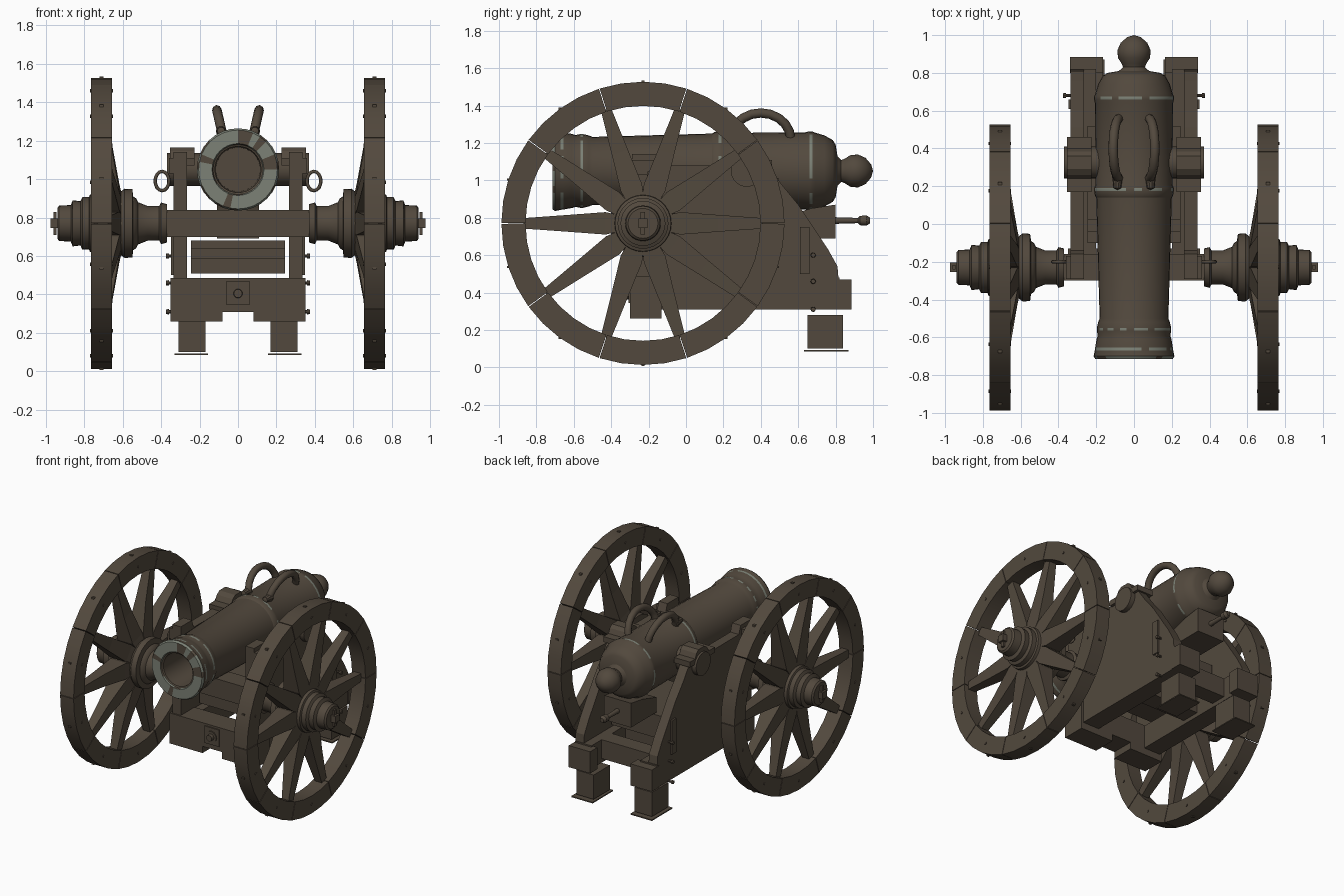
import bpy, bmesh, random
from math import sin, cos, pi, radians

random.seed(4)
if "Cube" in bpy.data.objects:
    bpy.data.objects.remove(bpy.data.objects["Cube"])


def material(name, rgb):
    m = bpy.data.materials.new(name)
    m.use_nodes = True
    m.diffuse_color = (*rgb, 1)
    m.node_tree.nodes["Principled BSDF"].inputs["Base Color"].default_value = (*rgb, 1)
    return m


BROWN = material("dark brown", (0.085, 0.066, 0.047))
PATINA = material("grey green patina", (0.2, 0.22, 0.18))


def loft(name, sections, smooth=False):
    """Skin a row of matching cross-sections and close both ends."""
    bm = bmesh.new()
    rings = [[bm.verts.new(p) for p in s] for s in sections]
    n = len(rings[0])
    for a, b in zip(rings, rings[1:]):
        for i in range(n):
            j = (i + 1) % n
            bm.faces.new((a[i], a[j], b[j], b[i]))
    bm.faces.new(rings[0])
    bm.faces.new(rings[-1])
    bmesh.ops.remove_doubles(bm, verts=bm.verts, dist=1e-5)
    bmesh.ops.recalc_face_normals(bm, faces=bm.faces)
    me = bpy.data.meshes.new(name)
    bm.to_mesh(me)
    bm.free()
    if smooth:
        me.shade_smooth()
        me.set_sharp_from_angle(angle=radians(32))
    me.materials.append(BROWN)
    ob = bpy.data.objects.new(name, me)
    bpy.context.collection.objects.link(ob)
    return ob


def prism(name, x0, x1, outline):
    return loft(name, [[(x, y, z) for y, z in outline] for x in (x0, x1)])


def box(name, x0, x1, y0, y1, z0, z1):
    return prism(name, x0, x1, [(y0, z0), (y1, z0), (y1, z1), (y0, z1)])


def lathe(name, axis, centre, profile, n=24, smooth=True):
    """Turn (position along axis, radius) pairs about the x or y axis."""
    u, v = centre
    secs = []
    for t, r in profile:
        ring = [(u + r * cos(2 * pi * i / n), v + r * sin(2 * pi * i / n)) for i in range(n)]
        secs.append([(t, a, b) if axis == "x" else (a, t, b) for a, b in ring])
    return loft(name, secs, smooth)


def tube(name, points, radius, cyclic=False):
    cu = bpy.data.curves.new(name, "CURVE")
    cu.dimensions = "3D"
    cu.bevel_depth = radius
    cu.bevel_resolution = 2
    cu.use_fill_caps = True
    sp = cu.splines.new("POLY")
    sp.points.add(len(points) - 1)
    for p, co in zip(sp.points, points):
        p.co = (*co, 1)
    sp.use_cyclic_u = cyclic
    sp.use_smooth = True
    cu.materials.append(BROWN)
    ob = bpy.data.objects.new(name, cu)
    bpy.context.collection.objects.link(ob)


# Barrel with bore, mouldings, breech and end knob
AXIS_Z = 1.05
barrel = lathe("barrel", "y", (0, AXIS_Z), [
    (-0.2, 0), (-0.2, 0.115), (-0.7, 0.12), (-0.705, 0.13), (-0.715, 0.135), (-0.715, 0.205),
    (-0.7, 0.214), (-0.67, 0.208), (-0.655, 0.206), (-0.61, 0.198), (-0.59, 0.192),
    (-0.565, 0.197), (-0.55, 0.197), (-0.52, 0.19), (-0.5, 0.182), (0.14, 0.2), (0.15, 0.207),
    (0.175, 0.211), (0.19, 0.211), (0.21, 0.203), (0.64, 0.207), (0.66, 0.212), (0.675, 0.212),
    (0.69, 0.205), (0.74, 0.19), (0.785, 0.165), (0.8, 0.14), (0.81, 0.08), (0.83, 0.058),
    (0.85, 0.066), (0.88, 0.085), (0.92, 0.088), (0.96, 0.07), (0.99, 0.035), (1.0, 0)], 32)
barrel.data.materials.append(PATINA)
# Worn paint along the raised bands and the bore edge
for f in barrel.data.polygons:
    y = f.center.y
    band = any(abs(y - b) < 0.006 for b in (-0.662, -0.557, 0.183, 0.667, -0.71))
    if band and random.random() < 0.75:
        f.material_index = 1

# Elevating wedge with handle
prism("elevating_wedge", -0.11, 0.11, [(0.5, 0.69), (0.8, 0.69), (0.8, 0.87), (0.67, 0.85), (0.5, 0.8)])
lathe("wedge_handle", "y", (0, 0.785), [
    (0.79, 0), (0.79, 0.018), (0.92, 0.014), (0.93, 0.025), (0.965, 0.027), (0.985, 0.015), (0.985, 0)], 12)

# Axle and cross timbers
box("axle_beam", -0.37, 0.37, -0.3, -0.16, 0.7, 0.84)
box("front_cross_beam", -0.35, 0.35, -0.3, -0.13, 0.31, 0.485)
box("middle_cross_beam", -0.25, 0.25, 0.28, 0.42, 0.34, 0.48)
box("rear_cross_beam", -0.25, 0.25, 0.58, 0.7, 0.34, 0.48)
for i, (y0, z0, z1) in enumerate([(-0.1, 0.51, 0.59), (-0.04, 0.59, 0.64), (0.02, 0.64, 0.68)]):
    box(f"bed_plank_{i + 1}", -0.245, 0.245, y0, 0.52, z0, z1)
box("front_plate", -0.06, 0.06, -0.308, -0.3, 0.345, 0.47)
lathe("front_bolt", "y", (0, 0.405), [(-0.34, 0), (-0.34, 0.022), (-0.315, 0.024), (-0.315, 0.042), (-0.3, 0.042), (-0.3, 0)], 12)

CHEEK = [(-0.29, 0.48), (-0.29, 1.14), (-0.16, 1.14), (-0.14, 1.08), (0.44, 1.08), (0.51, 0.98),
         (0.6, 0.87), (0.68, 0.75), (0.76, 0.63), (0.81, 0.54), (0.815, 0.48)]
CAP = [(0.17, 1.07), (0.17, 1.11), (0.24, 1.11), (0.26, 1.145), (0.29, 1.165), (0.36, 1.165),
       (0.385, 1.145), (0.4, 1.11), (0.46, 1.11), (0.46, 1.07)]
HUB = [(0.37, 0), (0.37, 0.1), (0.4, 0.108), (0.41, 0.09), (0.47, 0.09), (0.52, 0.11), (0.53, 0.13),
       (0.545, 0.14), (0.55, 0.178), (0.59, 0.18), (0.61, 0.165), (0.77, 0.15), (0.775, 0.136),
       (0.81, 0.136), (0.82, 0.115), (0.86, 0.12), (0.87, 0.095), (0.93, 0.092), (0.94, 0.08), (0.94, 0)]
WY, WZ = -0.23, 0.77


def wheel_point(x, r, a, w=0.0):
    """Point at radius r and angle a, shifted sideways by w."""
    return (x, WY + r * cos(a) - w * sin(a), WZ + r * sin(a) + w * cos(a))


for s, side in ((1, "left"), (-1, "right")):
    # Carriage side
    prism(f"{side}_cheek", s * 0.265, s * 0.335, CHEEK)
    box(f"{side}_rail", s * 0.2, s * 0.335, -0.13, 0.82, 0.31, 0.48)
    box(f"{side}_rear_block", s * 0.165, s * 0.34, 0.8, 0.885, 0.31, 0.47)
    box(f"{side}_front_bolster", s * 0.08, s * 0.35, -0.3, -0.13, 0.26, 0.31)
    box(f"{side}_rear_foot", s * 0.168, s * 0.31, 0.65, 0.84, 0.1, 0.28)
    box(f"{side}_foot_plate", s * 0.155, s * 0.33, 0.63, 0.87, 0.085, 0.093)
    box(f"{side}_cheek_strap", s * 0.335, s * 0.348, 0.61, 0.66, 0.5, 0.75)
    box(f"{side}_front_bracket", s * 0.335, s * 0.36, -0.29, -0.17, 1.03, 1.11)
    prism(f"{side}_trunnion_cap", s * 0.225, s * 0.355, CAP)
    lathe(f"{side}_trunnion", "x", (0.325, 1.05), [(s * 0.1, 0), (s * 0.1, 0.085), (s * 0.37, 0.085), (s * 0.37, 0)], 20)
    for z in (0.31, 0.46, 0.6):
        lathe(f"{side}_side_bolt", "x", (0.68, z), [(s * 0.33, 0), (s * 0.33, 0.008), (s * 0.36, 0.008),
              (s * 0.36, 0.014), (s * 0.375, 0.012), (s * 0.375, 0)], 8)
    tube(f"{side}_ring", [(s * (0.395 + 0.036 * cos(a * pi / 8)), -0.2, 0.99 + 0.05 * sin(a * pi / 8))
                          for a in range(16)], 0.009, True)

    # Lifting handle on the barrel
    tube(f"{side}_lifting_handle", [
        (s * (0.078 + 0.032 * sin(pi * k / 10)), 0.4 - 0.16 * cos(pi * k / 10),
         1.22 + 0.14 * sin(pi * k / 10)) for k in range(11)], 0.025)
    lathe(f"{side}_handle_end", "y", (s * 0.088, 1.25), [(0.18, 0), (0.19, 0.02), (0.25, 0.028), (0.27, 0)], 10)

    # Hub and axle end
    lathe(f"{side}_hub", "x", (WY, WZ), [(s * x, r) for x, r in HUB], 28)
    box(f"{side}_axle_end", s * 0.93, s * 0.975, WY - 0.025, WY + 0.025, WZ - 0.025, WZ + 0.025)
    box(f"{side}_linch_pin", s * 0.945, s * 0.96, WY - 0.012, WY + 0.012, WZ - 0.06, WZ + 0.06)

    # Spokes and rim segments with narrow joints
    for k in range(10):
        a = k * pi / 5
        loft(f"{side}_spoke_{k + 1}", [
            [wheel_point(s * x, r, a, w) for x, w in ((x0, -h), (x1, -h), (x1, h), (x0, h))]
            for r, h, x0, x1 in ((0.12, 0.042, 0.6, 0.75), (0.2, 0.06, 0.618, 0.745),
                                 (0.4, 0.045, 0.652, 0.735), (0.64, 0.028, 0.675, 0.73))])
        arc = [a + 0.003 + (pi / 5 - 0.006) * i / 4 for i in range(5)]
        loft(f"{side}_rim_segment_{k + 1}", [
            [wheel_point(s * x, r, b) for x, r in ((0.655, 0.628), (0.765, 0.628), (0.765, 0.757), (0.655, 0.757))]
            for b in arc], True)
        _, y, z = wheel_point(0, 0.69, a + pi / 10)
        lathe(f"{side}_rim_bolt", "x", (y, z), [(s * 0.65, 0), (s * 0.65, 0.009), (s * 0.77, 0.009), (s * 0.77, 0)], 8)
        _, y, z = wheel_point(0, 0.757, a + pi / 10)
        box(f"{side}_tyre_nail", s * 0.7, s * 0.72, y - 0.008, y + 0.008, z - 0.006, z + 0.006)
